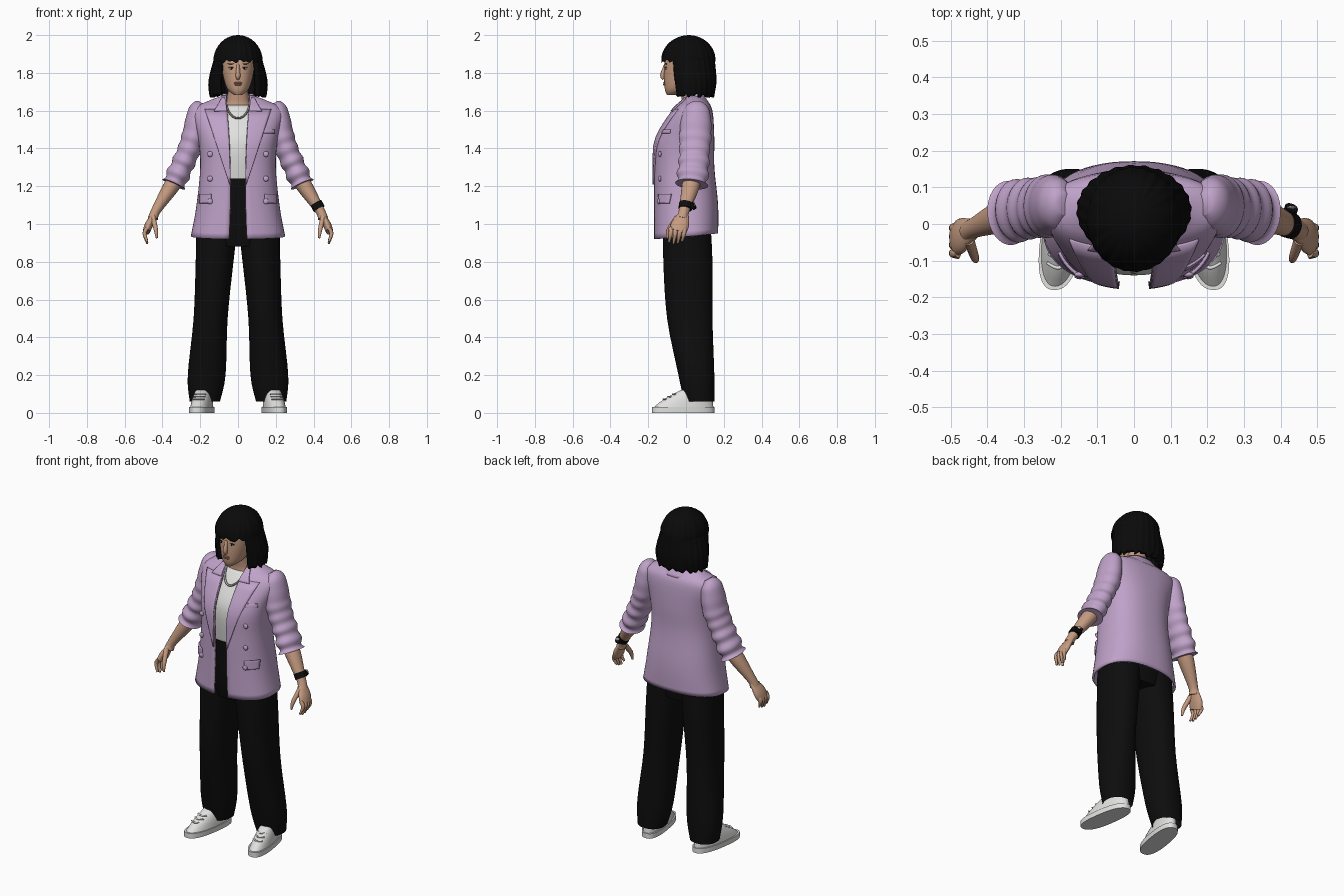
import bpy, bmesh
from math import sin, cos, asin, pi, copysign
from mathutils import Vector, Matrix

cube = bpy.data.objects.get("Cube")
if cube:
    bpy.data.objects.remove(cube, do_unlink=True)


def material(name, red, green, blue):
    mat = bpy.data.materials.new(name)
    mat.use_nodes = True
    mat.diffuse_color = (red, green, blue, 1)
    bsdf = next(node for node in mat.node_tree.nodes if node.type == 'BSDF_PRINCIPLED')
    bsdf.inputs["Base Color"].default_value = mat.diffuse_color
    return mat


LILAC = material("lilac cloth", .52, .36, .58)
BLACK = material("black cloth", .004, .004, .004)
HAIR = material("black hair", .003, .003, .003)
SKIN = material("skin", .56, .33, .22)
LIPS = material("lips", .42, .19, .14)
WHITE = material("white", .75, .75, .74)
SILVER = material("silver", .45, .45, .43)


def finish(name, bm, mat, thick=0, mirror=False):
    mesh = bpy.data.meshes.new(name)
    bm.to_mesh(mesh)
    bm.free()
    mesh.materials.append(mat)
    obj = bpy.data.objects.new(name, mesh)
    bpy.context.collection.objects.link(obj)
    bpy.ops.object.select_all(action='DESELECT')
    obj.select_set(True)
    bpy.context.view_layer.objects.active = obj
    bpy.ops.object.shade_smooth_by_angle(angle=.8)
    if thick:
        solid = obj.modifiers.new("thickness", 'SOLIDIFY')
        solid.thickness, solid.offset = thick, -1
    if mirror:
        obj.modifiers.new("mirror", 'MIRROR')


def smooth(rows, steps):
    """Smooth curve through tuples, with the given steps between each pair."""
    out, last = [], len(rows) - 1
    for i in range(last):
        before, start, end, after = (Vector(rows[max(0, min(last, i + k))]) for k in (-1, 0, 1, 2))
        for step in range(steps):
            u = step / steps
            bend = 2 * before - 5 * start + 4 * end - after
            twist = 3 * (start - end) + after - before
            out.append(start + ((end - before) * u + bend * u ** 2 + twist * u ** 3) / 2)
    return out + [Vector(rows[-1])]


def ring_point(row, turn, power):
    z, width, front, back = row
    s, c = sin(turn), cos(turn)
    across = copysign(abs(s) ** (2 / power), s)
    along = copysign(abs(c) ** (2 / power), c)
    return Vector((width * across, (front + back) / 2 - (back - front) / 2 * along, z))


def turn_at(row, x, power):
    return asin(min(1, max(0, x / row[1])) ** (power / 2))


def add_grid(bm, lines):
    grid = [[bm.verts.new(point) for point in line] for line in lines]
    for low, high in zip(grid, grid[1:]):
        for i in range(len(low) - 1):
            bm.faces.new((low[i], low[i + 1], high[i + 1], high[i]))
    return grid


def add_caps(bm, grid, bottom, top):
    if bottom:
        bm.faces.new(grid[0][-2::-1])
    if top:
        bm.faces.new(grid[-1][:-1])
    bmesh.ops.remove_doubles(bm, verts=bm.verts, dist=.00001)


def none(z):
    return 0


def shell(name, rows, mat, power=2.2, cols=60, steps=4, bottom=False, top=False,
          gap=none, centre=none, ripple=0, shear=0, lift=0, **options):
    """Stack of rounded rings (z, half width, front y, back y), parted at the front by a gap."""
    lines = []
    for row in smooth(rows, steps):
        start = turn_at(row, gap(row[0]), power)
        near = max(0, 1 - (row[0] - rows[0][0]) * 8)
        line = []
        for i in range(cols + 1):
            turn = start + 2 * (pi - start) * i / cols
            point = ring_point(row, turn, power)
            point.xy *= 1 + ripple * sin(24 * turn)
            point.x += centre(point.z) - shear * point.y
            point.z += near * (lift * (1 - cos(turn)) / 2 + ripple * sin(17 * turn) * cos(5 * turn))
            line.append(point)
        lines.append(line)
    bm = bmesh.new()
    add_caps(bm, add_grid(bm, lines), bottom, top)
    finish(name, bm, mat, **options)


def tube(name, points, mat, flat=.9, sides=20, steps=4, folds=0, **options):
    """Capped tube through (x, y, z, radius), flattened across, with cloth folds growing to the end."""
    points = smooth(points, steps)
    last = len(points) - 1
    lines = []
    for k, point in enumerate(points):
        along = (points[min(k + 1, last)].xyz - points[max(k - 1, 0)].xyz).normalized()
        side = Vector((0, 1, 0))
        side = (side - along * side.dot(along)).normalized()
        radius = point.w * (1 + folds * (k / last) ** 2 * sin(45 * k / last))
        turns = [2 * pi * i / sides for i in range(sides + 1)]
        lines.append([point.xyz + radius * (side * cos(t) + along.cross(side) * flat * sin(t)) for t in turns])
    bm = bmesh.new()
    add_caps(bm, add_grid(bm, lines), True, True)
    bmesh.ops.recalc_face_normals(bm, faces=bm.faces)
    finish(name, bm, mat, **options)


def ball(name, place, size, mat, **options):
    bm = bmesh.new()
    bmesh.ops.create_uvsphere(bm, u_segments=16, v_segments=10, radius=1,
                              matrix=Matrix.Translation(place) @ Matrix.Diagonal((*size, 1)))
    finish(name, bm, mat, **options)


# Jacket body, open at the front
def opening(z):
    return .04 + .1 * (z - 1.2) ** 2


JACKET_POWER = 2.4
JACKET = [(.92, .25, -.17, .17), (1.1, .22, -.17, .17), (1.3, .2, -.17, .15), (1.45, .21, -.16, .15),
          (1.6, .24, -.07, .14), (1.65, .16, -.02, .11), (1.68, .08, 0, .08)]
shell("jacket_body", JACKET, LILAC, JACKET_POWER, gap=opening, lift=.03, thick=.012)
JACKET_ROWS = smooth(JACKET, 4)


def jacket_point(x, z, raised):
    low, high = next(pair for pair in zip(JACKET_ROWS, JACKET_ROWS[1:]) if z <= pair[1][0])
    row = low.lerp(high, (z - low[0]) / (high[0] - low[0]))
    turn = turn_at(row, x, JACKET_POWER)
    return ring_point(row + Vector((0, raised, -raised, raised)), turn, JACKET_POWER)


def panel(name, low, high, inner, outer, raised=.008, mirror=True, count=8):
    """Cloth plate laid on the jacket between two edges given as x for each height."""
    lines = []
    for k in range(count + 1):
        z = low + (high - low) * k / count
        edge, width = inner(z), outer(z) - inner(z)
        lines.append([jacket_point(edge + width * i / count, z, raised) for i in range(count + 1)])
    bm = bmesh.new()
    add_grid(bm, lines)
    finish(name, bm, LILAC, thick=.009, mirror=mirror)


panel("lapel", 1.21, 1.61, opening, lambda z: .04 + .32 * (z - 1.2))
panel("collar_front", 1.6, 1.67, opening, lambda z: .12 - .6 * (z - 1.6), raised=.013)
shell("collar_back", [(1.63, .12, -.01, .13), (1.69, .08, .01, .09)], LILAC, gap=opening, thick=.01)
panel("pocket_flap", 1.11, 1.16, lambda z: .14, lambda z: .2)
panel("breast_pocket", 1.48, 1.5, lambda z: .135, lambda z: .19, raised=.006, mirror=False)
for level, z in zip(("upper", "middle", "lower"), (1.37, 1.24, 1.12)):
    ball(level + "_button", jacket_point(.145, z, .004), (.015, .008, .015), LILAC, mirror=True)

# Sleeves, pushed up in folds
tube("sleeve", [(.19, .055, 1.64, .03), (.21, .055, 1.6, .07), (.23, .05, 1.48, .085), (.26, .045, 1.39, .08),
                (.3, .04, 1.3, .08), (.34, .03, 1.21, .08)],
     LILAC, flat=.75, sides=32, steps=10, folds=.12, mirror=True)

# Arms and hands
tube("forearm", [(.32, .035, 1.25, .05), (.365, .02, 1.18, .045), (.435, -.01, 1.07, .028), (.45, -.02, 1.03, .03)],
     SKIN, mirror=True)
tube("palm", [(.44, -.01, 1.06, .025), (.47, -.03, 1, .047), (.485, -.045, .96, .044)],
     SKIN, flat=.45, mirror=True)
for i, finger in enumerate(("index", "middle", "ring", "little")):
    y, tip = .023 * i - .08, .892 + .01 * abs(i - 1.3)
    tube(finger + "_finger", [(.48, y, .98, .012), (.495, y, .95, .012), (.48, y - .01, tip, .006)],
         SKIN, sides=10, mirror=True)
tube("thumb", [(.45, -.045, 1.035, .016), (.435, -.09, .97, .013), (.43, -.1, .925, .006)],
     SKIN, sides=10, mirror=True)

# Watch on the left wrist
tube("watch_strap", [(.413, 0, 1.11, .036), (.43, -.005, 1.08, .036)], BLACK, steps=1)
tube("watch_case", [(.425, .03, 1.09, .02), (.43, .045, 1.1, .02)], BLACK, steps=1)
ball("watch_dial", (.43, .045, 1.1), (.014, .004, .014), SILVER)

# Shirt, neck and necklace
shell("shirt", [(1.2, .16, -.12, .12), (1.42, .17, -.14, .12), (1.55, .17, -.08, .11), (1.63, .08, -.02, .08)],
      WHITE, thick=.006)
shell("neck", [(1.58, .12, -.05, .09), (1.63, .065, -.02, .08), (1.75, .05, -.04, .07)], SKIN)
arc = [pi * i / 12 for i in range(13)]
tube("necklace", [(.065 * cos(a), -.085 * sin(a), 1.66 - .1 * sin(a), .006) for a in arc], SILVER, sides=8)

# Head and face
shell("head", [(1.683, .02, -.1, -.05), (1.72, .06, -.113, .04), (1.82, .085, -.115, .1),
               (1.9, .08, -.1, .1), (1.96, .03, -.04, .05)], SKIN, bottom=True, top=True)
tube("nose", [(0, -.108, 1.845, .008), (0, -.123, 1.787, .014), (0, -.115, 1.77, .01)], SKIN)
ball("upper_lip", (0, -.113, 1.747), (.022, .008, .005), LIPS)
ball("lower_lip", (0, -.112, 1.738), (.02, .009, .006), LIPS)
ball("eye", (.034, -.105, 1.824), (.014, .006, .006), WHITE, mirror=True)
ball("iris", (.034, -.108, 1.824), (.006, .004, .006), HAIR, mirror=True)
ball("upper_lash", (.034, -.106, 1.83), (.016, .007, .002), HAIR, mirror=True)
ball("eyebrow", (.035, -.105, 1.848), (.02, .007, .003), HAIR, mirror=True)

# Bobbed hair: domed crown with fringe, and a curtain round the sides and back
dome = [pi / 2 * i / 8.1 for i in range(9)]
shell("hair_crown", [(1.86 + .14 * sin(a), .13 * cos(a), .015 - .145 * cos(a), .015 + .14 * cos(a)) for a in dome],
      HAIR, power=2, cols=120, top=True, ripple=.01)
shell("hair_curtain", [(1.68, .15, -.08, .15), (1.76, .155, -.09, .16), (1.88, .125, -.12, .15)],
      HAIR, power=2, cols=120, gap=lambda z: .1, ripple=.012, thick=.026)

# Trousers
shell("trouser_hips", [(.88, .14, -.11, .12), (1, .2, -.13, .13), (1.24, .17, -.14, .12)], BLACK, bottom=True)
shell("trouser_leg", [(.06, .08, -.01, .15), (.2, .1, -.04, .15), (.5, .09, -.1, .14), (.8, .1, -.12, .14),
                      (1, .11, -.12, .13)], BLACK, centre=lambda z: .18 - .07 * z, mirror=True)


# Shoes, toes turned out
def foot(z):
    return .19


shell("shoe_sole", [(0, .06, -.18, .15), (.03, .06, -.18, .15)], WHITE, power=2.5, steps=1,
      bottom=True, top=True, centre=foot, shear=.15, mirror=True)
shell("shoe_upper", [(.03, .055, -.17, .145), (.07, .05, -.12, .14), (.12, .04, -.03, .13)], WHITE,
      top=True, centre=foot, shear=.15, mirror=True)
for i, part in enumerate(("front", "middle", "back")):
    y, z = .025 * i - .12, .013 * i + .073
    x = foot(z) - .15 * y
    tube(part + "_lace", [(x - .03, y + .014, z, .004), (x, y, z, .005), (x + .03, y + .014, z, .004)],
         WHITE, sides=8, mirror=True)
